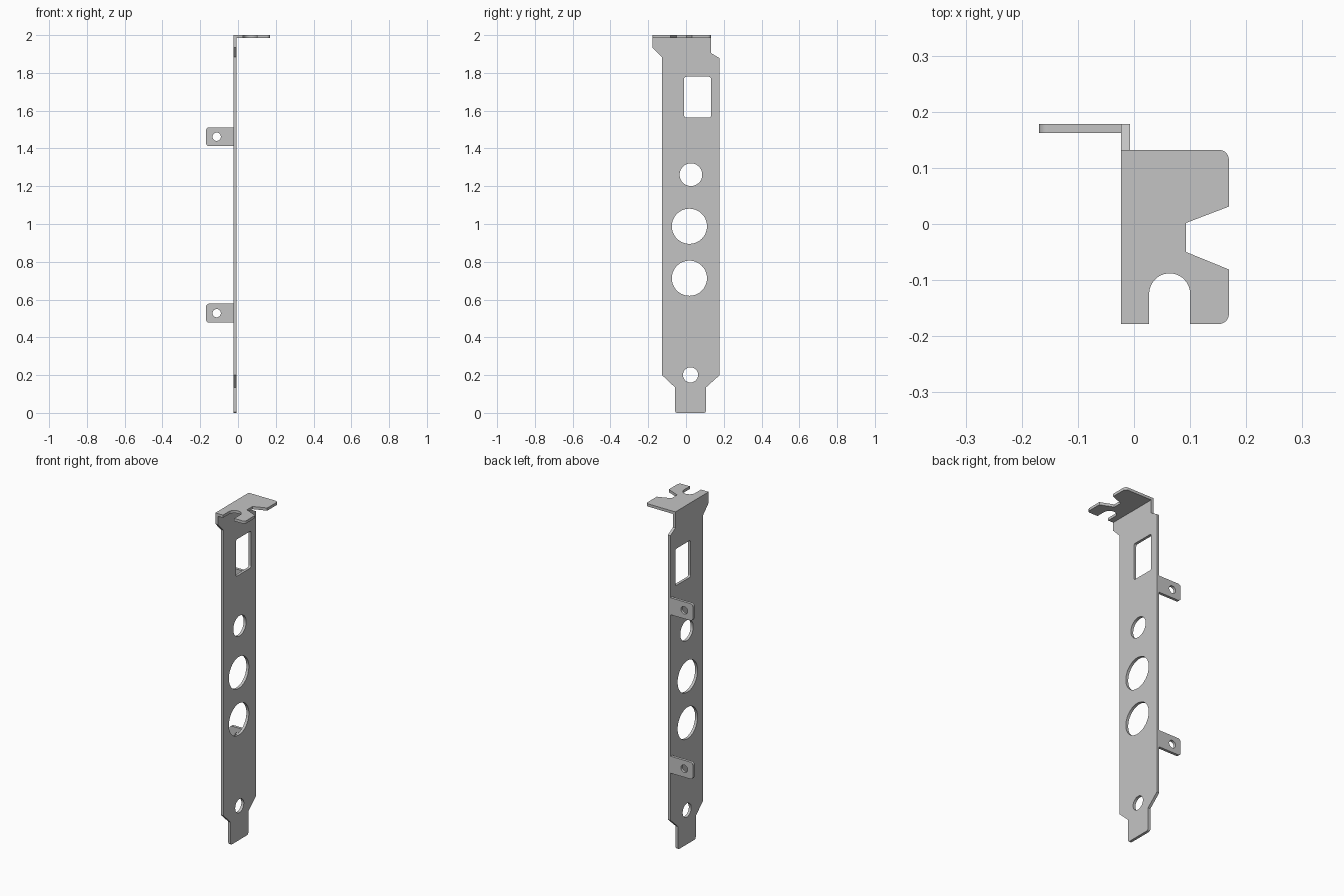
import bpy, bmesh, math
from mathutils import Matrix, Vector

if "Cube" in bpy.data.objects:
    bpy.data.objects.remove(bpy.data.objects["Cube"])

T = 0.016                      # sheet thickness
XB, XF = -0.023, -0.007        # back and front of the upright plate

steel = bpy.data.materials.new("grey_steel")
steel.diffuse_color = (0.55, 0.55, 0.55, 1)
steel.use_nodes = True
steel.node_tree.nodes["Principled BSDF"].inputs["Base Color"].default_value = steel.diffuse_color


def rounded(corners, steps=8):
    """Polygon outline from (u, v, radius) corners."""
    pts, n = [], len(corners)
    for i, (u, v, r) in enumerate(corners):
        p = Vector((u, v))
        if r <= 0:
            pts.append(p)
            continue
        d1 = (Vector(corners[i - 1][:2]) - p).normalized()
        d2 = (Vector(corners[(i + 1) % n][:2]) - p).normalized()
        half = d1.angle(d2) / 2
        c = p + (d1 + d2).normalized() * (r / math.sin(half))
        t = r / math.tan(half)
        a, b = p + d1 * t - c, p + d2 * t - c
        for k in range(steps + 1):
            pts.append(c + a.lerp(b, k / steps).normalized() * r)
    return pts


def arc(u, v, r, start=0.0, sweep=2 * math.pi, steps=64, closed=True):
    count = steps if closed else steps + 1
    return [Vector((u + r * math.cos(start + sweep * k / steps),
                    v + r * math.sin(start + sweep * k / steps))) for k in range(count)]


def sheet(name, loops, u_axis, v_axis, origin):
    """Extrude a filled outline with holes, centred on origin along its normal."""
    cu = bpy.data.curves.new(name + "_profile", 'CURVE')
    cu.dimensions, cu.fill_mode, cu.extrude = '2D', 'BOTH', T / 2
    for loop in loops:
        s = cu.splines.new('POLY')
        s.points.add(len(loop) - 1)
        for pt, p in zip(s.points, loop):
            pt.co = (p.x, p.y, 0, 1)
        s.use_cyclic_u = True
    tmp = bpy.data.objects.new(name + "_profile", cu)
    bpy.context.scene.collection.objects.link(tmp)
    bpy.context.view_layer.update()
    me = bpy.data.meshes.new_from_object(tmp.evaluated_get(bpy.context.evaluated_depsgraph_get()))
    bpy.data.objects.remove(tmp)
    u, v = Vector(u_axis), Vector(v_axis)
    m = Matrix((u, v, u.cross(v))).transposed().to_4x4()
    m.translation = origin
    me.transform(m)
    bm = bmesh.new()
    bm.from_mesh(me)
    bmesh.ops.remove_doubles(bm, verts=bm.verts, dist=1e-5)
    bmesh.ops.recalc_face_normals(bm, faces=bm.faces)
    for f in bm.faces:
        f.smooth = True
        f.material_index = 0
    bm.to_mesh(me)
    bm.free()
    me.set_sharp_from_angle(angle=math.radians(30))
    me.materials.clear()
    me.materials.append(steel)
    ob = bpy.data.objects.new(name, me)
    bpy.context.scene.collection.objects.link(ob)
    return ob


# Upright plate with tapered foot, shoulders, port window and round holes
outline = rounded([
    (-0.058, 0, 0.012), (0.106, 0, 0.012), (0.106, 0.135, 0), (0.178, 0.2, 0),
    (0.178, 1.878, 0), (0.132, 1.905, 0), (0.132, 2, 0), (-0.178, 2, 0),
    (-0.178, 1.935, 0), (-0.127, 1.883, 0), (-0.127, 0.2, 0), (-0.058, 0.135, 0)])
window = rounded([(-0.01, 1.563, 0.012), (0.132, 1.563, 0.012),
                  (0.132, 1.78, 0.012), (-0.01, 1.78, 0.012)])
holes = [arc(*h) for h in ((0.026, 1.261, 0.06), (0.018, 0.988, 0.093),
                           (0.018, 0.713, 0.093), (0.024, 0.201, 0.04))]
sheet("slot_plate", [outline, window] + holes, (0, 1, 0), (0, 0, 1), ((XB + XF) / 2, 0, 0))

# Top flange with tapered notch and open screw slot
flange = rounded([(XF, 0.132, 0), (XF, -0.178, 0), (0.027, -0.178, 0)])
flange += arc(0.0635, -0.1245, 0.0365, math.pi, -math.pi, 32, False)
flange += rounded([(0.1, -0.178, 0)])
# the two outer corners are rounded, so they are listed with their neighbours
right = rounded([(0.1, -0.178, 0), (0.169, -0.178, 0.017), (0.169, -0.081, 0),
                 (0.093, -0.05, 0), (0.093, 0.002, 0), (0.169, 0.031, 0),
                 (0.169, 0.132, 0.017), (XF, 0.132, 0)])
flange += right[1:-1]
sheet("top_flange", [flange], (1, 0, 0), (0, 1, 0), (0, 0, 2 - T / 2))

# Two mounting tabs bent backwards from the plate edge
for name, z in (("upper_tab", 1.462), ("lower_tab", 0.528)):
    tab = rounded([(-0.169, -0.05, 0.016), (XB, -0.05, 0),
                   (XB, 0.05, 0), (-0.169, 0.05, 0.016)])
    sheet(name, [tab, arc(-0.113, 0, 0.022, steps=32)],
          (1, 0, 0), (0, 0, 1), (0, 0.178 - T / 2, z))
